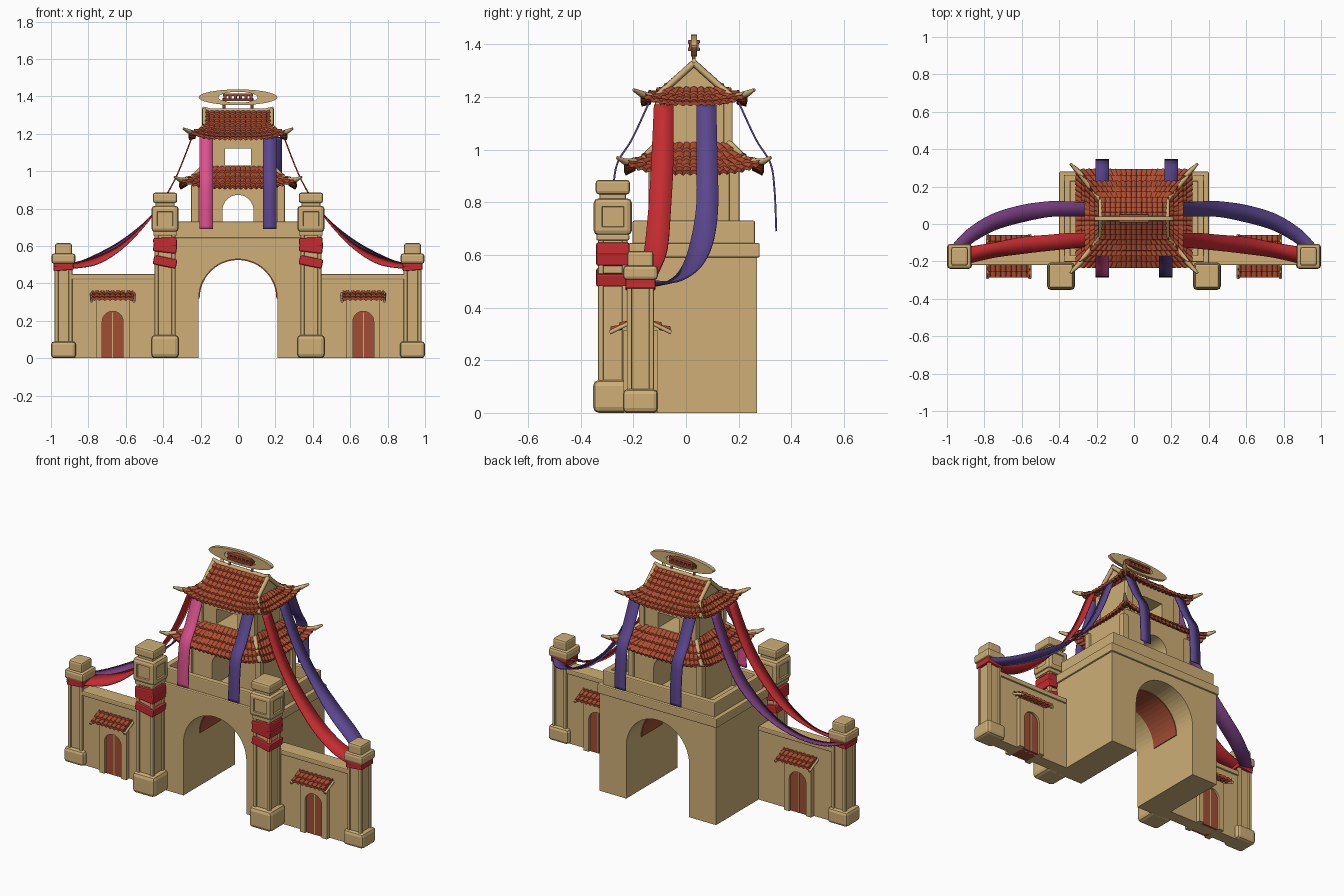
import bpy, bmesh, math
from mathutils import Vector, Matrix

if "Cube" in bpy.data.objects:
    bpy.data.objects.remove(bpy.data.objects["Cube"])

def mat(name, r, g, b):
    m = bpy.data.materials.new(name)
    m.diffuse_color = (r, g, b, 1)
    m.use_nodes = True
    m.node_tree.nodes["Principled BSDF"].inputs["Base Color"].default_value = m.diffuse_color
    return m

STONE = mat("sandstone", 0.62, 0.43, 0.185)
TILE = mat("terracotta_tile", 0.42, 0.075, 0.030)
DOOR = mat("door_red_brown", 0.36, 0.075, 0.035)
RED = mat("red_cloth", 0.56, 0.025, 0.030)
PINK = mat("pink_cloth", 0.70, 0.085, 0.27)
INDIGO = mat("indigo_cloth", 0.105, 0.062, 0.27)
PURPLE = mat("purple_cloth", 0.19, 0.05, 0.22)
CY = 0.03  # depth centre of the gate and tower

def add(name, me, m):
    ob = bpy.data.objects.new(name, me)
    bpy.context.collection.objects.link(ob)
    me.materials.clear()
    me.materials.append(m)
    return ob

def finish(name, bm, m):
    bmesh.ops.recalc_face_normals(bm, faces=bm.faces)
    me = bpy.data.meshes.new(name)
    bm.to_mesh(me)
    bm.free()
    return add(name, me, m)

def box(name, x, y, z0, z1, sx, sy, m=STONE, bevel=0.006, panel=0, tilt=0):
    """Bevelled box with optional recessed panels on its upright faces."""
    bm = bmesh.new()
    bmesh.ops.create_cube(bm, size=1, matrix=Matrix.Diagonal((sx, sy, z1 - z0, 1)))
    if bevel:
        bmesh.ops.bevel(bm, geom=bm.edges[:], offset=bevel, segments=2, profile=0.5, affect='EDGES')
    if panel:
        big = max(f.calc_area() for f in bm.faces)
        fs = [f for f in bm.faces if abs(f.normal.z) < 0.1 and f.calc_area() > 0.5 * big]
        bmesh.ops.inset_individual(bm, faces=fs, thickness=panel, depth=0)
        bmesh.ops.inset_individual(bm, faces=fs, thickness=0.003, depth=-0.008)
    ob = finish(name, bm, m)
    ob.location = (x, y, (z0 + z1) / 2)
    ob.rotation_euler.y = tilt
    return ob

def prism(name, pts, y0, y1, m=STONE, x=0):
    """Extrude an x-z outline from y0 to y1."""
    bm = bmesh.new()
    f = bm.faces.new([bm.verts.new((x + px, y0, pz)) for px, pz in pts])
    g = bmesh.ops.extrude_face_region(bm, geom=[f])["geom"]
    bmesh.ops.translate(bm, vec=(0, y1 - y0, 0), verts=[v for v in g if isinstance(v, bmesh.types.BMVert)])
    return finish(name, bm, m)

def arc(rx, rz, cz, a0, a1, n=24):
    return [(rx * math.cos(a0 + (a1 - a0) * i / n), cz + rz * math.sin(a0 + (a1 - a0) * i / n)) for i in range(n + 1)]

def arch_wall(name, hw, z0, z1, r, spring, y0, y1, x=0):
    hole = [(-r, z0)] + arc(r, r, spring, math.pi, 0) + [(r, z0)]
    return prism(name, [(-hw, z0)] + hole + [(hw, z0), (hw, z1), (-hw, z1)], y0, y1, STONE, x)

def tube(name, pts, radii, m=STONE):
    cu = bpy.data.curves.new(name, 'CURVE')
    cu.dimensions, cu.bevel_depth, cu.bevel_resolution, cu.use_fill_caps = '3D', 1, 1, True
    sp = cu.splines.new('POLY')
    sp.points.add(len(pts) - 1)
    for p, co, r in zip(sp.points, pts, radii):
        p.co, p.radius = (*co, 1), r
    tmp = bpy.data.objects.new(name + "_path", cu)
    me = bpy.data.meshes.new_from_object(tmp)
    bpy.data.objects.remove(tmp)
    return add(name, me, m)

def spline(keys, n=6):
    """Catmull-Rom through tuples of any length."""
    k = [keys[0]] + list(keys) + [keys[-1]]
    out = []
    for a, b, c, d in zip(k, k[1:], k[2:], k[3:]):
        for i in range(n):
            t = i / n
            out.append([0.5 * (2*q + (r-p)*t + (2*p-5*q+4*r-s)*t*t + (3*q-p-3*r+s)*t**3) for p, q, r, s in zip(a, b, c, d)])
    return out + [list(keys[-1])]

def ribbon(name, keys, m, sx=1):
    """Keys hold the centre and the half-width vector."""
    bm = bmesh.new()
    rows = []
    for x, y, z, wx, wy, wz in spline(keys):
        c, w = Vector((x * sx, y, z)), Vector((wx * sx, wy, wz))
        rows.append([bm.verts.new(c - w), bm.verts.new(c + w)])
    for a, b in zip(rows, rows[1:]):
        bm.faces.new((a[0], a[1], b[1], b[0]))
    ob = finish(name, bm, m)
    ob.data.shade_smooth()
    mod = ob.modifiers.new("thickness", 'SOLIDIFY')
    mod.thickness, mod.offset = 0.007, 0
    return ob

def slope(name, prof, rows, lift, x, y, turn, pitch=0.028):
    """One tiled roof slope; prof holds (half width, distance out, z) from eave to top."""
    cum = [0]
    for a, b in zip(prof, prof[1:]):
        cum.append(cum[-1] + math.dist(a[1:], b[1:]))
    def at(v):
        d = v * cum[-1]
        i = next(i for i in range(len(prof) - 1) if d <= cum[i + 1] + 1e-9)
        t = (d - cum[i]) / (cum[i + 1] - cum[i])
        return [p + (q - p) * t for p, q in zip(prof[i], prof[i + 1])]
    bm = bmesh.new()
    n = int(2 * prof[0][0] / pitch * 6)
    grid = []
    for r in range(rows):
        for v, step in ((r / rows, 0.010), ((r + 1) / rows, 0)):
            w, d, z = at(v)
            grid.append([bm.verts.new((s * w, -d, z + step + lift * abs(s) ** 4 * (1 - v) ** 2
                         + 0.009 * abs(math.cos(math.pi * s * w / pitch)))) for s in (2 * i / n - 1 for i in range(n + 1))])
    for a, b in zip(grid, grid[1:]):
        for i in range(n):
            bm.faces.new((a[i], a[i + 1], b[i + 1], b[i]))
    ob = finish(name, bm, TILE)
    ob.location, ob.rotation_euler.z = (x, y, 0), turn
    mod = ob.modifiers.new("thickness", 'SOLIDIFY')
    mod.thickness, mod.offset = 0.014, 0
    return ob

def hip_roof(name, prof, side_count, rows, side_rows, lift):
    for i in range(2):
        slope(name + "_long_slope", prof, rows, lift, 0, CY, i * math.pi)
        side = [(d, w, z) for w, d, z in prof[:side_count]]
        slope(name + "_short_slope", side, side_rows, lift, 0, CY, math.pi / 2 + i * math.pi)
    # upturned stone hip ridges
    w, d, z = prof[0]
    path = [(w + 0.03, d + 0.03, z + lift + 0.028), (w, d, z + lift + 0.012)] + [(a, b, c + 0.014) for a, b, c in prof[1:]]
    for sx in (-1, 1):
        for sy in (-1, 1):
            tube(name + "_hip_ridge", [(sx * a, CY + sy * b, c) for a, b, c in path], [0.006] + [0.013] * (len(path) - 1))

# gate block with passage, cornice, parapet
arch_wall("gate_block", 0.39, 0, 0.60, 0.21, 0.32, -0.22, 0.27)
liner = arc(0.211, 0.211, 0.32, 0, math.pi) + arc(0.205, 0.205, 0.32, math.pi, 0)
prism("passage_lining", liner, -0.07, 0.13, DOOR)
box("cornice", 0, CY, 0.59, 0.645, 0.80, 0.50)
box("terrace_floor", 0, CY, 0.63, 0.66, 0.74, 0.44)
for s in (-1, 1):
    box("parapet_long", 0, CY + s * 0.215, 0.64, 0.73, 0.75, 0.035)
    box("parapet_short", s * 0.357, CY, 0.64, 0.73, 0.035, 0.46)

# tower storeys: lower with arch, upper with window
arch_wall("lower_storey", 0.235, 0.65, 0.97, 0.083, 0.79, CY - 0.16, CY + 0.16)
box("window_sill", 0, CY, 0.93, 1.03, 0.36, 0.27, bevel=0)
box("window_head", 0, CY, 1.12, 1.20, 0.36, 0.27, bevel=0)
for s in (-1, 1):
    box("window_side", s * 0.125, CY, 1.03, 1.12, 0.11, 0.27, bevel=0)
    for t in (-1, 1):
        box("lower_corner_post", s * 0.23, CY + t * 0.153, 0.65, 0.93, 0.04, 0.04)
        box("upper_corner_post", s * 0.175, CY + t * 0.13, 0.98, 1.19, 0.035, 0.035)

# tiled roofs
hip_roof("lower_roof", [(0.31, 0.262, 0.897), (0.25, 0.20, 0.945), (0.18, 0.13, 1.015)], 3, 4, 4, 0.045)
upper = [(0.262, 0.20, 1.160), (0.22, 0.15, 1.185), (0.18, 0.10, 1.225), (0.18, 0.05, 1.27), (0.18, 0.0, 1.315)]
hip_roof("upper_roof", upper, 3, 7, 3, 0.04)
gable = bmesh.new()
for s in (-1, 1):
    half = [(d, z) for w, d, z in upper[2:]]
    outline = half + [(-d, z) for d, z in half[-2::-1]]
    gable.faces.new([gable.verts.new((s * 0.176, CY + d, z + 0.008)) for d, z in outline])
finish("gable_end", gable, STONE)
tube("top_ridge", [(-0.19, CY, 1.338), (-0.15, CY, 1.325), (0.15, CY, 1.325), (0.19, CY, 1.338)], [0.009, 0.013, 0.013, 0.009])

# oval finial with red centre
for s in (-1, 1):
    half = arc(0.21, 0.042, 0, 0, s * math.pi) + arc(0.105, 0.029, 0, s * math.pi, 0)
    prism("finial_oval", [(a, b + 1.395) for a, b in half], CY - 0.011, CY + 0.011)
    tube("finial_post", [(s * 0.075, CY, 1.32), (s * 0.075, CY, 1.39)], [0.008, 0.008], DOOR)
    box("finial_rail", 0, CY, 1.395 + s * 0.014 - 0.007, 1.395 + s * 0.014 + 0.007, 0.16, 0.045, DOOR, 0.003)
for i in range(6):
    box("finial_bar", -0.07 + i * 0.028, CY, 1.375, 1.415, 0.016, 0.036, DOOR, 0.003)

for s in (-1, 1):
    # tall front pillars with cloth wraps
    x, y = s * 0.39, -0.278
    box("pillar_base", x, y, 0, 0.125, 0.15, 0.15, bevel=0.022)
    box("pillar_shaft", x, y, 0.10, 0.68, 0.112, 0.112, panel=0.018)
    box("pillar_collar", x, y, 0.655, 0.68, 0.125, 0.125)
    box("pillar_head", x, y, 0.675, 0.815, 0.145, 0.145, bevel=0.018, panel=0.018)
    box("pillar_neck", x, y, 0.80, 0.84, 0.10, 0.10)
    box("pillar_cap", x, y, 0.83, 0.885, 0.13, 0.13, bevel=0.012)
    for z, t in ((0.62, -0.05), (0.515, 0.20), (0.59, 0.12)):
        box("pillar_wrap", x, y, z - 0.025, z + 0.025, 0.126, 0.126, RED, 0.008, tilt=t)
    # low end pillars
    x, y = s * 0.933, -0.173
    box("end_pillar_base", x, y, 0, 0.09, 0.134, 0.134, bevel=0.018)
    box("end_pillar_shaft", x, y, 0.07, 0.53, 0.094, 0.104, panel=0.016)
    box("end_pillar_head", x, y, 0.505, 0.56, 0.128, 0.132, bevel=0.014)
    box("end_pillar_cap", x, y, 0.55, 0.615, 0.09, 0.10, bevel=0.012)
    for z, t in ((0.50, 0.06), (0.483, -0.08)):
        box("end_pillar_wrap", x, y, z - 0.014, z + 0.014, 0.106, 0.114, RED, 0.005, tilt=t)
    # side wall with coping
    box("side_wall", s * 0.64, -0.173, 0, 0.43, 0.54, 0.075, bevel=0)
    box("wall_coping", s * 0.645, -0.173, 0.42, 0.45, 0.50, 0.095)
    # small doorways, both faces, under a tiled canopy
    x = s * 0.67
    arch_wall("doorway_surround", 0.09, 0, 0.315, 0.056, 0.195, -0.238, -0.108, x)
    prism("small_door", [(-0.056, 0)] + arc(0.056, 0.056, 0.195, math.pi, 0) + [(0.056, 0)], -0.225, -0.121, DOOR, x)
    for t in (-1, 1):
        slope("canopy_slope", [(0.112, 0.113, 0.303), (0.112, 0, 0.355)], 3, 0, x, -0.173, 0 if t < 0 else math.pi)
        box("door_seam", x, -0.173 + t * 0.053, 0, 0.245, 0.006, 0.004, STONE, 0)
        tube("canopy_verge", [(x + t * 0.113, -0.29, 0.305), (x + t * 0.113, -0.173, 0.362), (x + t * 0.113, -0.056, 0.305)], [0.009] * 3)
    # long ribbons from the upper roof to the end pillars
    ribbon("front_swag", [(0.25, -0.085, 1.17, 0, .037, 0), (0.34, -0.09, 0.95, 0, .042, 0), (0.45, -0.10, 0.775, 0, .043, .003),
                          (0.60, -0.115, 0.615, 0, .045, .012), (0.75, -0.14, 0.525, 0, .040, .02), (0.90, -0.17, 0.492, 0, .045, .012)], RED, s)
    ribbon("back_swag", [(0.25, 0.077, 1.17, 0, .038, 0), (0.34, 0.08, 0.95, 0, .04, 0), (0.45, 0.08, 0.775, 0, .042, 0),
                         (0.60, 0.055, 0.63, .006, .045, .01), (0.75, 0.01, 0.54, .015, .04, .01), (0.87, -0.06, 0.495, .025, .028, .005),
                         (0.945, -0.13, 0.49, .03, .012, .01)], INDIGO if s > 0 else PURPLE, s)
    # hanging ribbons, front and back
    for t in (-1, 1):
        cloth = PINK if (s, t) == (-1, -1) else INDIGO
        xc = s * 0.17 + (0.03 if (s, t) == (1, 1) else 0)
        drop = ((0.17, 1.18), (0.235, 1.04), (0.29, 0.95), (0.306, 0.85), (0.313, 0.69))
        ribbon("hanging_ribbon", [(xc, CY + t * d, z, 0.036, 0, 0) for d, z in drop], cloth)
